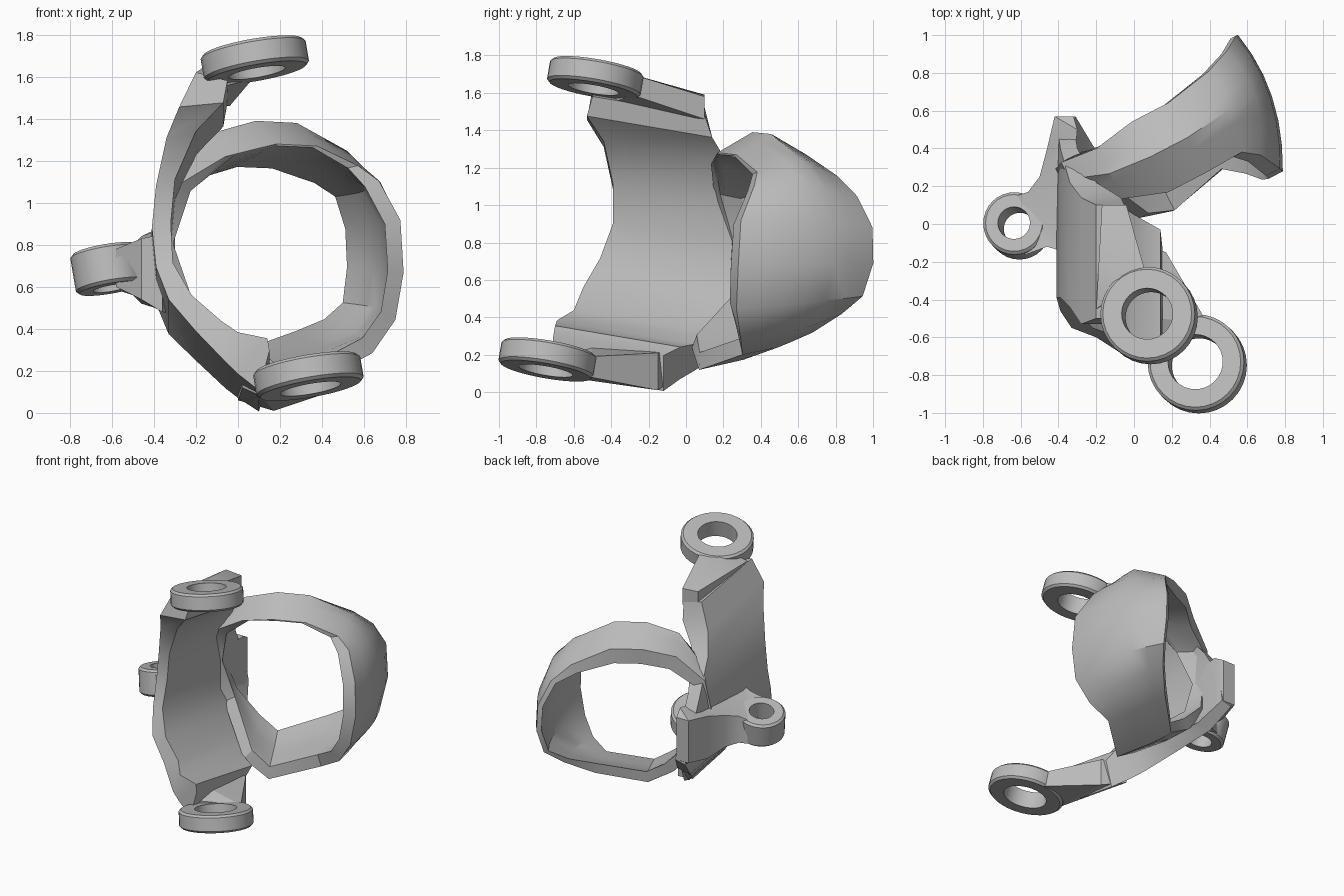
import bpy, bmesh, math
from mathutils import Vector

cube = bpy.data.objects.get("Cube")
if cube:
    bpy.data.objects.remove(cube, do_unlink=True)

grey = bpy.data.materials.new("plain_grey")
grey.use_nodes = True
grey.diffuse_color = (0.5, 0.5, 0.5, 1)
grey.node_tree.nodes["Principled BSDF"].inputs["Base Color"].default_value = (0.5, 0.5, 0.5, 1)

TILT = 0.17  # the mounting lugs and shell share one lean


def finish(name, bm, angle=30):
    bmesh.ops.recalc_face_normals(bm, faces=bm.faces)
    mesh = bpy.data.meshes.new(name)
    bm.to_mesh(mesh)
    bm.free()
    ob = bpy.data.objects.new(name, mesh)
    bpy.context.collection.objects.link(ob)
    mesh.materials.append(grey)
    bpy.ops.object.select_all(action='DESELECT')
    ob.select_set(True)
    bpy.context.view_layer.objects.active = ob
    bpy.ops.object.shade_smooth_by_angle(angle=math.radians(angle))
    return ob


def loft(name, sections, closed, angle=30):
    """Skin a list of equal-length closed loops."""
    bm = bmesh.new()
    rings = [[bm.verts.new(p) for p in s] for s in sections]
    n = len(rings[0])
    pairs = list(zip(rings, rings[1:] + rings[:1]))
    for a, b in pairs if closed else pairs[:-1]:
        for i in range(n):
            j = (i + 1) % n
            bm.faces.new((a[i], a[j], b[j], b[i]))
    if not closed:
        bm.faces.new(rings[0])
        bm.faces.new(rings[-1])
    return finish(name, bm, angle)


def lug(name, centre, outer, inner, thick, sides=32):
    """Leaning eyelet ring with softened outer rims."""
    c, h, e = Vector(centre), thick / 2, 0.015
    rim = [(inner, -h), (outer - e, -h), (outer, e - h),
           (outer, h - e), (outer - e, h), (inner, h)]
    sections = []
    for k in range(sides):
        a = math.tau * k / sides
        d = Vector((math.cos(a), math.sin(a), 0))
        d.z = TILT * (d.x - d.y)
        up = Vector((-TILT, TILT, 1)).normalized()
        sections.append([c + d * r + up * z for r, z in rim])
    return loft(name, sections, True)


def hull(name, points):
    """Convex block from x, y, low, high columns."""
    bm = bmesh.new()
    for x, y, low, high in points:
        bm.verts.new((x, y, low))
        bm.verts.new((x, y, high))
    bmesh.ops.convex_hull(bm, input=bm.verts)
    return finish(name, bm, 20)


# Curved side shell: outer x, z, inner x, z, front y, back y
shell = [
    (-.20, 1.57, -.05, 1.53, -.50, .10),
    (-.28, 1.40, -.07, 1.42, -.53, .14),
    (-.34, 1.27, -.20, 1.30, -.44, .22),
    (-.39, 1.05, -.30, 1.08, -.39, .40),
    (-.41, .85, -.32, .87, -.39, .53),
    (-.39, .65, -.31, .67, -.46, .57),
    (-.33, .48, -.22, .50, -.55, .42),
    (-.20, .32, -.08, .37, -.60, .22),
    (-.06, .16, .00, .30, -.69, .05),
    (.00, .10, .14, .27, -.70, -.03),
    (.10, .02, .15, .21, -.71, -.12),
]
sections = []
for ox, oz, ix, iz, y0, y1 in shell:
    sections.append([Vector((x, y, z - TILT * (y + .2))) for x, y, z in
                     ((ox, y0, oz), (ox, y1, oz), (ix, y1, iz), (ix, y0, iz))])
loft("side_shell", sections, False)

# Swept hoop: distance along, height, front and back width limits
hoop = [
    (-.13, 1.33, -.12, .18), (.10, 1.39, -.20, .22), (.32, 1.38, -.20, .22),
    (.56, 1.25, -.19, .27), (.665, 1.10, -.25, .32), (.74, .90, -.36, .37),
    (.75, .68, -.38, .37), (.71, .48, -.37, .33), (.60, .33, -.30, .27),
    (.43, .24, -.22, .20), (.08, .18, -.30, .10), (-.10, .28, -.25, .15),
    (-.28, .50, .08, .20), (-.38, .80, .10, .18), (-.33, 1.10, .00, .20),
]
along, across = Vector((.89, .46, 0)), Vector((-.46, .89, 0))
WALL, MID, COLS = .085, .76, 6


def ramp(x, low, high):
    return max(0, min(1, (x - low) / (high - low)))


sections = []
for i, (u, z, v0, v1) in enumerate(hoop):
    before, after = hoop[i - 1], hoop[(i + 1) % len(hoop)]
    t = Vector((after[0] - before[0], after[1] - before[1])).normalized()
    outside, inside = [], []
    swell = ramp(u, .45, .65)
    crown = ramp(z, 1.05, 1.32)
    for k in range(COLS + 1):
        f = k / COLS
        v = v0 + (v1 - v0) * f
        bulge = swell * (.07 * (1 - (2 * f - 1) ** 2) + .16 * v)
        wall = WALL - .05 * swell * f
        funnel = .35 + .4 * (z < .4 and v > 0)
        # The top band has a ridge outside and slopes to the back inside
        for side, offset, drop in ((outside, 0, .11 * abs(2 * f - 1)),
                                   (inside, wall, .035 + .1 * f)):
            uu = u + t.y * offset + bulge
            zz = MID + (z - t.x * offset - MID) * (1 - funnel * v * (1 - crown))
            side.append(Vector((0, .3, zz - crown * drop)) + along * uu + across * v)
    sections.append(outside + inside[::-1])
loft("hoop", sections, True, 32)

# Three mounting eyelets
lug("top_lug", (.08, -.485, 1.68), .25, .135, .125)
lug("bottom_lug", (.335, -.74, .175), .255, .145, .125)
lug("side_lug", (-.62, -.01, .685), .165, .085, .19)

# Arm from the shell top to the top eyelet
hull("top_arm", [(-.17, .10, 1.48, 1.59), (-.04, .10, 1.46, 1.58),
                 (-.20, -.45, 1.52, 1.62), (-.13, -.40, 1.55, 1.67),
                 (.07, -.29, 1.59, 1.70), (-.08, -.30, 1.55, 1.68)])

# Arm from the shell bottom to the bottom eyelet
hull("bottom_arm", [(.00, -.08, .06, .22), (.17, -.15, .01, .21),
                    (.11, -.64, .08, .20), (.38, -.51, .08, .19),
                    (.02, -.50, .12, .26)])

# Flared web joining the side eyelet to the shell: x, y, low, high
web = [(-.58, -.165, .60, .78), (-.46, -.12, .54, .83), (-.36, -.15, .48, .85),
       (-.30, .50, .47, .90), (-.32, .57, .54, .86), (-.42, .57, .54, .86),
       (-.46, .40, .52, .84), (-.50, .25, .56, .80), (-.56, .17, .58, .78),
       (-.62, .15, .58, .76), (-.55, .05, .59, .78), (-.55, -.07, .60, .79)]
bm = bmesh.new()
lower = [bm.verts.new((x, y, a)) for x, y, a, b in web]
upper = [bm.verts.new((x, y, b)) for x, y, a, b in web]
for i in range(len(web)):
    j = (i + 1) % len(web)
    bm.faces.new((lower[i], lower[j], upper[j], upper[i]))
caps = [bm.faces.new(lower), bm.faces.new(upper)]
bmesh.ops.triangulate(bm, faces=caps)
finish("side_web", bm, 35)
